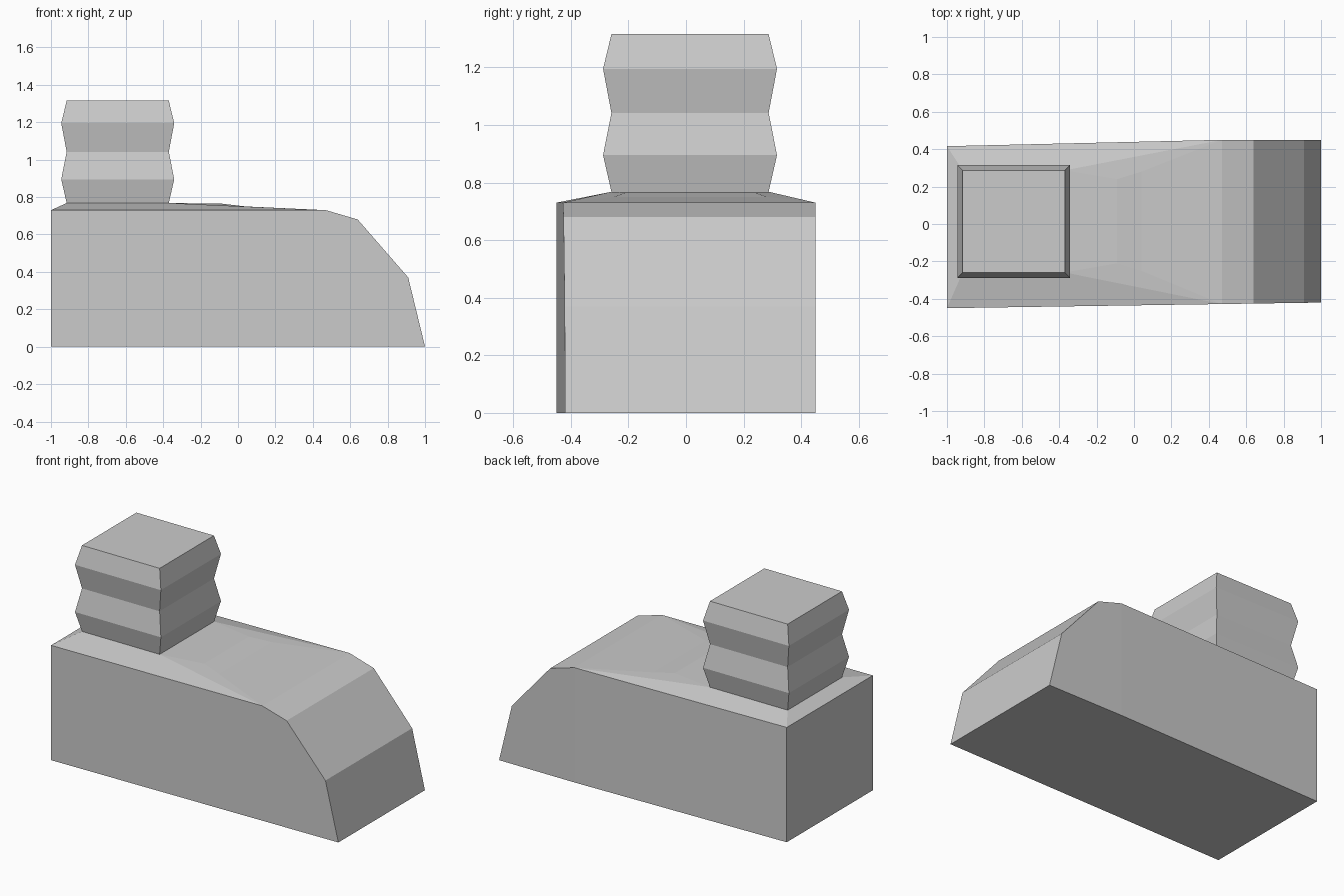
import bpy

if "Cube" in bpy.data.objects:
    bpy.data.objects.remove(bpy.data.objects["Cube"])


def make_object(name, verts, faces):
    mesh = bpy.data.meshes.new(name)
    mesh.from_pydata(verts, [], faces)
    mesh.validate()
    mesh.update()
    obj = bpy.data.objects.new(name, mesh)
    bpy.context.collection.objects.link(obj)
    return obj


def front_y(x):
    return -0.45 + 0.015 * (x + 1)


def back_y(x):
    return min(0.45, 0.416 + 0.034 * (x + 1) / 1.47)


def rect_ring(cx, cy, half, z):
    return [(cx + sx * half, cy + sy * half, z)
            for sx, sy in ((-1, -1), (1, -1), (1, 1), (-1, 1))]


TOWER = (-0.643, 0.014)
NARROW, WIDE, BASE_Z = 0.273, 0.302, 0.768

# Body: side profile swept between the two slightly skewed flanks
profile = [(-1, 0), (0.47, 0), (1, 0), (0.91, 0.37), (0.64, 0.68), (0.47, 0.73), (-1, 0.73)]
n = len(profile)
verts = [(x, front_y(x), z) for x, z in profile] + [(x, back_y(x), z) for x, z in profile]
faces = [(0, 1, 5, 6), (1, 2, 3, 4, 5),
         (n + 6, n + 5, n + 1, n), (n + 5, n + 4, n + 3, n + 2, n + 1)]
for i in range(n):
    j = (i + 1) % n
    if i != 5:                       # the roof is built separately
        faces.append((i, i + n, j + n, j))

# Gently raised roof, with the tower opening left free
t = len(verts)
verts += rect_ring(*TOWER, NARROW, BASE_Z)
verts += [(-0.09, -0.21, 0.765), (-0.09, 0.24, 0.765),
          (0.04, -0.25, 0.75), (0.04, 0.28, 0.75)]
fl, fr, bl, br = 6, 5, n + 6, n + 5
m1, m2, n1, n2 = t + 4, t + 5, t + 6, t + 7
faces += [(fl, fr, t + 1, t), (bl, t + 3, t + 2, br), (fl, t, t + 3, bl),
          (t + 1, m1, m2, t + 2), (m1, n1, n2, m2), (n1, fr, br, n2),
          (t + 1, fr, n1, m1), (t + 2, m2, n2, br)]
make_object("body", verts, faces)

# Ribbed square tower
verts, faces = [], []
for half, z in ((NARROW, BASE_Z), (WIDE, 0.895), (NARROW, 1.042), (WIDE, 1.195), (NARROW, 1.315)):
    verts += rect_ring(*TOWER, half, z)
for r in range(4):
    for i in range(4):
        a, b = r * 4 + i, r * 4 + (i + 1) % 4
        faces.append((a, b, b + 4, a + 4))
faces.append((16, 17, 18, 19))
make_object("ribbed_tower", verts, faces)
